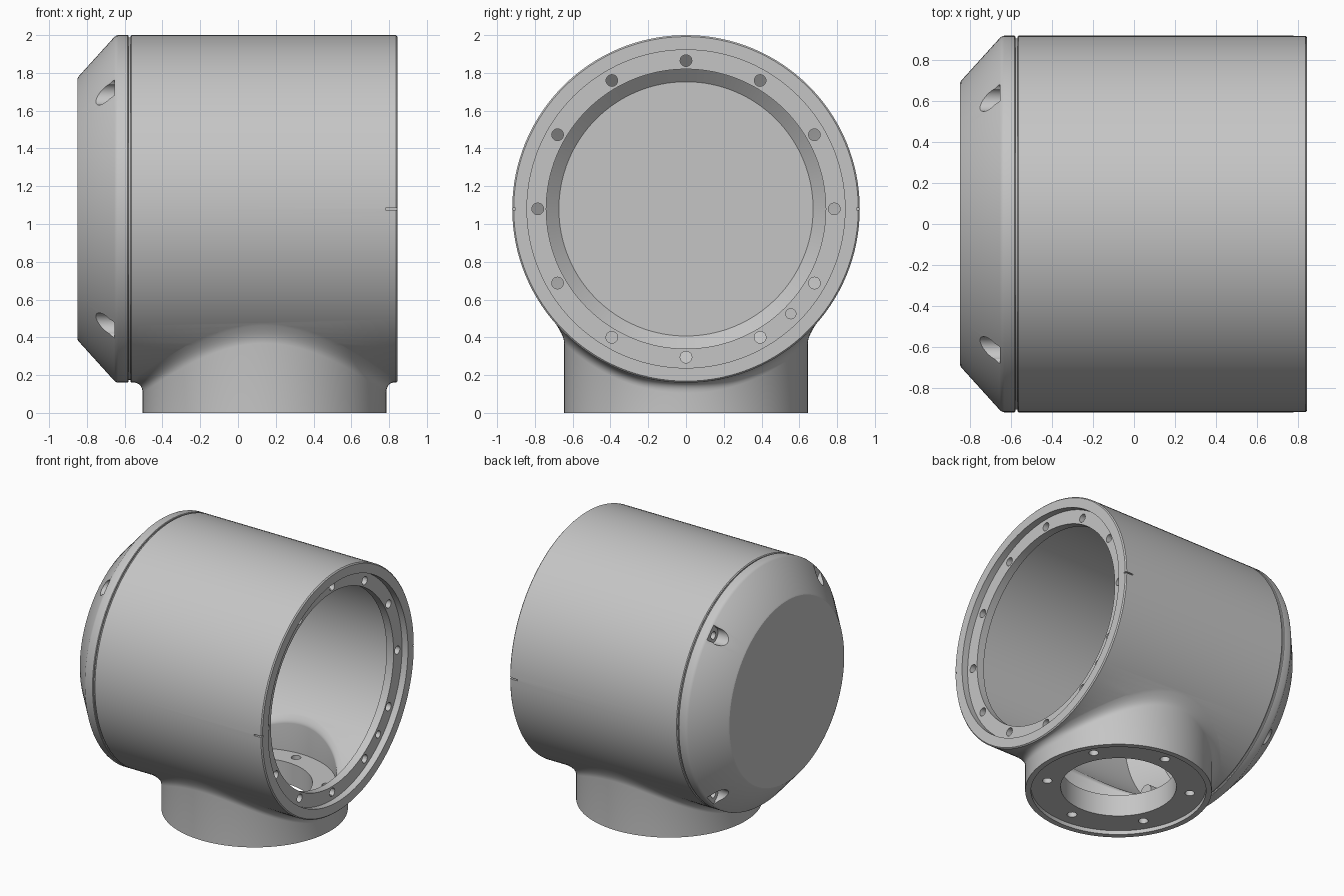
import bpy, bmesh
from math import sin, cos, pi, sqrt, radians
from mathutils import Vector

cube = bpy.data.objects.get("Cube")
if cube:
    bpy.data.objects.remove(cube)

SEG = 128
AXIS_Z = 1.08      # height of the horizontal axis
R = 0.92           # outer radius of the housing
BORE_R = 0.85      # inner radius of the housing
FOOT_X, FOOT_R = 0.14, 0.645

grey = bpy.data.materials.new("cast_grey")
grey.use_nodes = True
grey.diffuse_color = (0.56, 0.56, 0.56, 1)
grey.node_tree.nodes["Principled BSDF"].inputs["Base Color"].default_value = (0.56, 0.56, 0.56, 1)


def add_loft(bm, rings):
    """Skin a list of rings and cap both ends."""
    rows = [[bm.verts.new(p) for p in ring] for ring in rings]
    n = len(rows[0])
    for a, b in zip(rows, rows[1:]):
        for i in range(n):
            j = (i + 1) % n
            bm.faces.new((a[i], a[j], b[j], b[i]))
    bm.faces.new(rows[0])
    bm.faces.new(rows[-1])


def finish(bm, name):
    bmesh.ops.recalc_face_normals(bm, faces=bm.faces)
    mesh = bpy.data.meshes.new(name)
    bm.to_mesh(mesh)
    bm.free()
    mesh.materials.append(grey)
    obj = bpy.data.objects.new(name, mesh)
    bpy.context.collection.objects.link(obj)
    return obj


def ring_x(x, r, y=0, z=AXIS_Z, n=SEG):
    return [(x, y + r * cos(2 * pi * i / n), z + r * sin(2 * pi * i / n)) for i in range(n)]


def ring_z(z, r, x=FOOT_X, y=0, n=SEG):
    return [(x + r * cos(2 * pi * i / n), y + r * sin(2 * pi * i / n), z) for i in range(n)]


def solid(name, *ring_lists):
    bm = bmesh.new()
    for rings in ring_lists:
        add_loft(bm, rings)
    return finish(bm, name)


def lathe(name, profile):
    return solid(name, [ring_x(x, r) for x, r in profile])


def boolean(target, tool, operation="DIFFERENCE"):
    mod = target.modifiers.new("boolean", "BOOLEAN")
    mod.operation, mod.solver, mod.object = operation, "EXACT", tool
    bpy.context.view_layer.objects.active = target
    bpy.ops.object.modifier_apply(modifier=mod.name)
    bpy.data.objects.remove(tool)


def polar(r, degrees):
    a = radians(degrees)
    return r * cos(a), r * sin(a)


def flared_column(name, bottom, radius, barrel, drop, flare, x_max):
    """Upright cylinder that widens with a fillet into a horizontal barrel."""
    def under(y):
        return AXIS_Z - sqrt(barrel * barrel - y * y)

    rings = [ring_z(bottom, radius)]
    for k in range(9):
        s, ring = k / 8, []
        for i in range(SEG):
            c, d = polar(1, 360 * i / SEG)
            mid = Vector((FOOT_X + radius * c, radius * d, under(radius * d)))
            low = mid - Vector((0, 0, drop))
            wide = radius + flare
            top = Vector((min(x_max, max(-0.562, FOOT_X + wide * c)), wide * d,
                          under(wide * d) + 0.003))
            ring.append(low * (1 - s) ** 2 + mid * 2 * s * (1 - s) + top * s * s)
        rings.append(ring)
    rings.append([(p.x, p.y, AXIS_Z) for p in rings[-1]])
    return solid(name, rings)


# Housing barrel with a round foot blended into it
housing = lathe("housing", [(-0.57, R - 0.006), (-0.564, R), (0.837, R), (0.845, R - 0.008)])
boolean(housing, flared_column("foot", 0, FOOT_R, R, 0.055, 0.1, 0.835), "UNION")

# Main bore, narrowed by a bolting flange behind the recessed mouth
boolean(housing, lathe("bore", [(-0.7, BORE_R), (0.735, BORE_R), (0.735, 0.74), (0.795, 0.74),
                                (0.795, 0.842), (0.95, 0.842)]))

# Foot: inner pocket, recessed underside, passage and bolt holes
boolean(housing, flared_column("pocket", 0.195, 0.565, BORE_R, 0.03, 0.07, 0.725))
for z0, z1, r in [(-0.1, 0.03, 0.605), (-0.1, 0.4, 0.4)]:
    boolean(housing, solid("foot_cut", [ring_z(z0, r), ring_z(z1, r)]))
holes = []
for k in range(6):
    x, y = polar(0.5, 30 + 60 * k)
    holes.append([ring_z(z, 0.034, FOOT_X + x, y, 20) for z in (-0.1, 0.3)])
boolean(housing, solid("foot_holes", *holes))

# Flange: twelve bolt holes and one extra pin hole
holes = []
for angle, r in [(30 * k, 0.031) for k in range(12)] + [(-45, 0.027)]:
    y, z = polar(0.785, angle)
    holes.append([ring_x(x, r, y, AXIS_Z + z, 20) for x in (0.67, 0.9)])
boolean(housing, solid("flange_holes", *holes))

# Thin alignment slots on both sides of the rim
for side in (-1, 1):
    bm = bmesh.new()
    bmesh.ops.create_cube(bm, size=1)
    for v in bm.verts:
        v.co = (0.84 + v.co.x * 0.12, side * 0.92 + v.co.y * 0.036, AXIS_Z + v.co.z * 0.01)
    boolean(housing, finish(bm, "slot"))

# End cap: chamfered lid with a narrow seam groove, hollowed to an even wall
end_cap = lathe("end_cap", [(-0.57, 0.907), (-0.58, 0.907), (-0.58, R - 0.004), (-0.584, R),
                            (-0.635, R), (-0.645, 0.917), (-0.655, 0.91), (-0.845, 0.7),
                            (-0.85, 0.69)])
boolean(end_cap, lathe("cap_hollow", [(-0.785, 0.673), (-0.628, BORE_R), (-0.5, BORE_R)]))


def four_around(name, radius, r, x0, x1):
    rods = []
    for k in range(4):
        y, z = polar(radius, 45 + 90 * k)
        rods.append([ring_x(x, r, y, AXIS_Z + z, 32) for x in (x0, x1)])
    return solid(name, *rods)


# Inner bosses, then open bolt pockets in the chamfer with small holes
boolean(end_cap, four_around("boss", 0.81, 0.06, -0.69, -0.585), "UNION")
for radius, r, depth in [(0.86, 0.058, -0.655), (0.9, 0.058, -0.6551), (0.855, 0.028, -0.61)]:
    boolean(end_cap, four_around("cap_cut", radius, r, -0.95, depth))

# Smooth round walls, crisp edges
bpy.ops.object.select_all(action="DESELECT")
for obj in (housing, end_cap):
    obj.select_set(True)
bpy.context.view_layer.objects.active = housing
bpy.ops.object.shade_smooth_by_angle(angle=radians(25))
